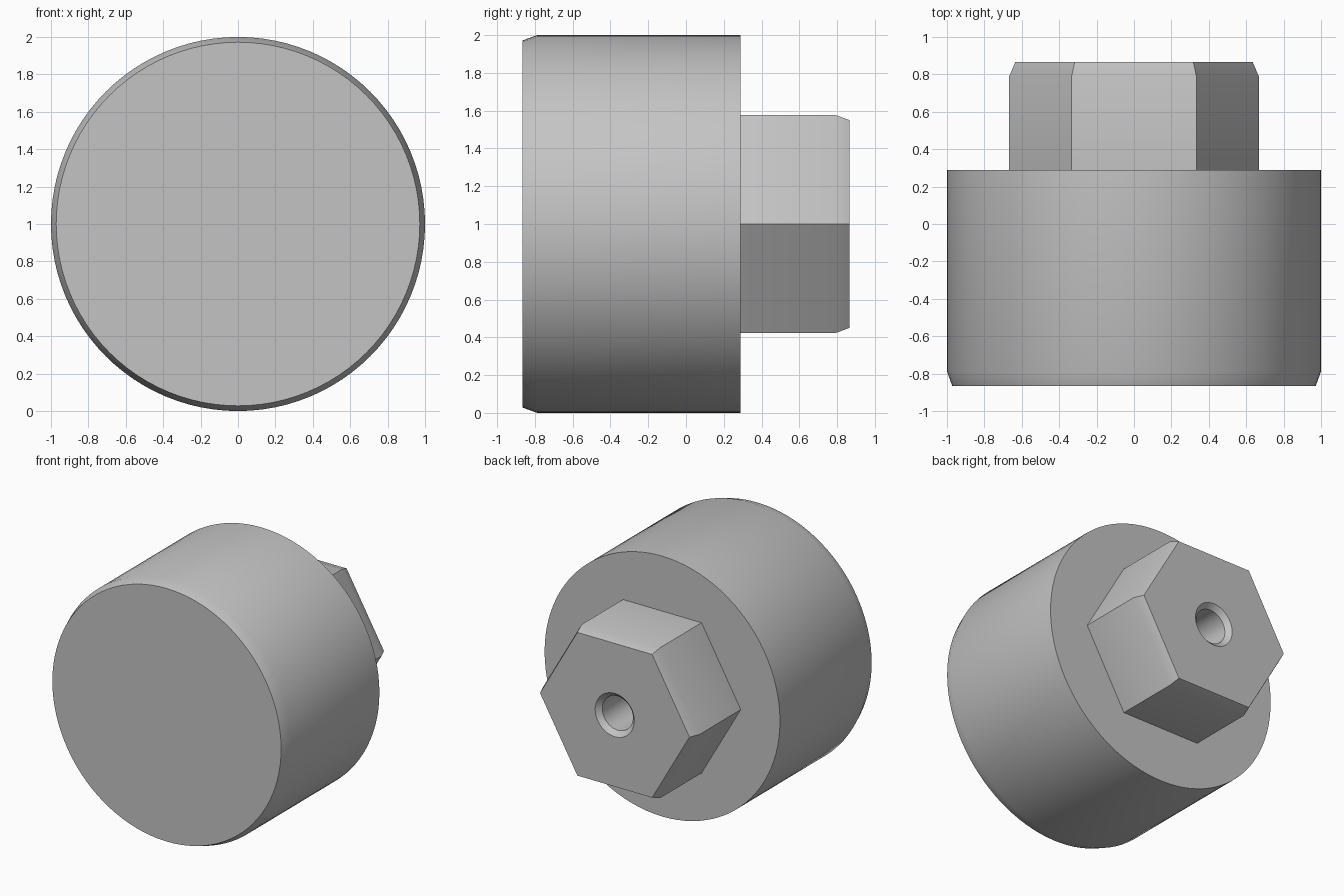
import bpy, bmesh, math

if "Cube" in bpy.data.objects:
    bpy.data.objects.remove(bpy.data.objects["Cube"])

N = 96  # segments around the axis, a multiple of six

grey = bpy.data.materials.new("plain grey")
grey.diffuse_color = (0.55, 0.55, 0.55, 1)
grey.use_nodes = True
grey.node_tree.nodes["Principled BSDF"].inputs["Base Color"].default_value = grey.diffuse_color


def circle(r):
    return lambda a: r


def hexagon(r):
    # radius of a hexagon with corners on +-x
    flat = r * math.cos(math.pi / 6)
    return lambda a: flat / math.cos(a % (math.pi / 3) - math.pi / 6)


def loft(name, sections, cap_first=False, cap_last=False):
    # skin cross-sections (radius function, y) along the y axis
    bm = bmesh.new()
    rings = []
    for radius, y in sections:
        ring = []
        for i in range(N):
            a = 2 * math.pi * i / N
            r = radius(a)
            ring.append(bm.verts.new((r * math.cos(a), y, 1 + r * math.sin(a))))
        rings.append(ring)
    for p, q in zip(rings, rings[1:]):
        for i in range(N):
            j = (i + 1) % N
            bm.faces.new((p[i], q[i], q[j], p[j]))
    if cap_first:
        bm.faces.new(rings[0])
    if cap_last:
        bm.faces.new(rings[-1][::-1])
    mesh = bpy.data.meshes.new(name)
    bm.to_mesh(mesh)
    bm.free()
    mesh.materials.append(grey)
    obj = bpy.data.objects.new(name, mesh)
    bpy.context.collection.objects.link(obj)
    bpy.ops.object.select_all(action='DESELECT')
    obj.select_set(True)
    bpy.context.view_layer.objects.active = obj
    bpy.ops.object.shade_smooth_by_angle(angle=math.radians(30))
    return obj


# Round body: chamfered front rim, flat back reaching in to the hexagon
loft("round_body", [
    (circle(0.972), -0.865),
    (circle(1.0), -0.788),
    (circle(1.0), 0.288),
    (hexagon(0.667), 0.288),
], cap_first=True)

# Hexagonal head: chamfered end, countersunk blind bore
loft("hex_head", [
    (hexagon(0.667), 0.288),
    (hexagon(0.667), 0.79),
    (hexagon(0.635), 0.865),
    (circle(0.166), 0.865),
    (circle(0.13), 0.829),
    (circle(0.13), 0.0),
], cap_last=True)
